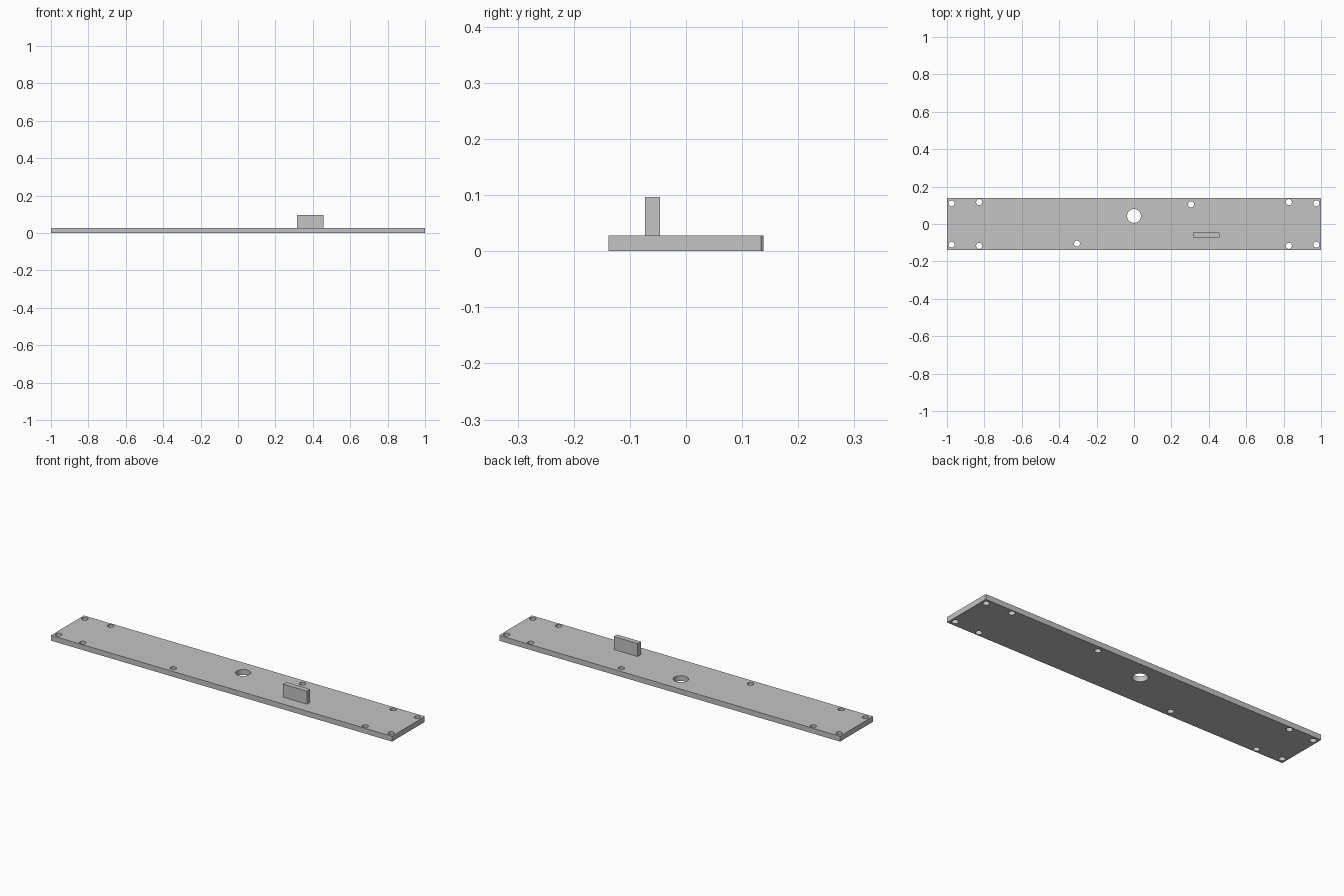
import bpy, bmesh, math

cube = bpy.data.objects.get("Cube")
if cube:
    bpy.data.objects.remove(cube, do_unlink=True)

# Material
grey = bpy.data.materials.new("plain_grey")
grey.use_nodes = True
colour = (0.55, 0.55, 0.55, 1)
grey.diffuse_color = colour
grey.node_tree.nodes["Principled BSDF"].inputs["Base Color"].default_value = colour

LENGTH, WIDTH, THICK = 2.0, 0.276, 0.028


def circle(cx, cy, r, n):
    return [(cx + r * math.cos(math.tau * i / n), cy + r * math.sin(math.tau * i / n))
            for i in range(n)]


def add_loop(curve, points):
    spline = curve.splines.new('POLY')
    spline.points.add(len(points) - 1)
    for p, (x, y) in zip(spline.points, points):
        p.co = (x, y, 0, 1)
    spline.use_cyclic_u = True


# Plate outline with its round holes
curve = bpy.data.curves.new("plate_outline", 'CURVE')
curve.dimensions = '2D'
curve.fill_mode = 'BOTH'
curve.extrude = THICK / 2
hx, hy, c = LENGTH / 2, WIDTH / 2, 0.004
add_loop(curve, [(-hx, -hy), (hx, -hy), (hx, hy - c), (hx - c, hy), (-hx, hy)])
add_loop(curve, circle(0, 0.043, 0.037, 48))
screw_holes = [(0.305, 0.105), (-0.305, -0.105)]
for sx in (-1, 1):
    for sy in (-1, 1):
        screw_holes += [(sx * 0.975, sy * 0.11), (sx * 0.828, sy * 0.117)]
for x, y in screw_holes:
    add_loop(curve, circle(x, y, 0.016, 24))

# Turn the outline into a welded solid
helper = bpy.data.objects.new("plate_outline", curve)
bpy.context.collection.objects.link(helper)
bpy.context.view_layer.update()
mesh = bpy.data.meshes.new_from_object(
    helper.evaluated_get(bpy.context.evaluated_depsgraph_get()))
bpy.data.objects.remove(helper, do_unlink=True)
bm = bmesh.new()
bm.from_mesh(mesh)
bmesh.ops.remove_doubles(bm, verts=bm.verts, dist=0.0001)
bmesh.ops.recalc_face_normals(bm, faces=bm.faces)
bmesh.ops.translate(bm, verts=bm.verts, vec=(0, 0, THICK / 2))
bm.to_mesh(mesh)
bm.free()
mesh.materials.clear()
mesh.materials.append(grey)
plate = bpy.data.objects.new("base_plate", mesh)
bpy.context.collection.objects.link(plate)
bpy.ops.object.select_all(action='DESELECT')
plate.select_set(True)
bpy.context.view_layer.objects.active = plate
bpy.ops.object.shade_smooth_by_angle(angle=math.radians(30))

# Upright tab standing on the plate
bottom, top = THICK, 0.097
bpy.ops.mesh.primitive_cube_add(size=1, location=(0.386, -0.06, (bottom + top) / 2))
tab = bpy.context.object
tab.name = "upright_tab"
tab.scale = (0.14, 0.027, top - bottom)
tab.data.materials.append(grey)
